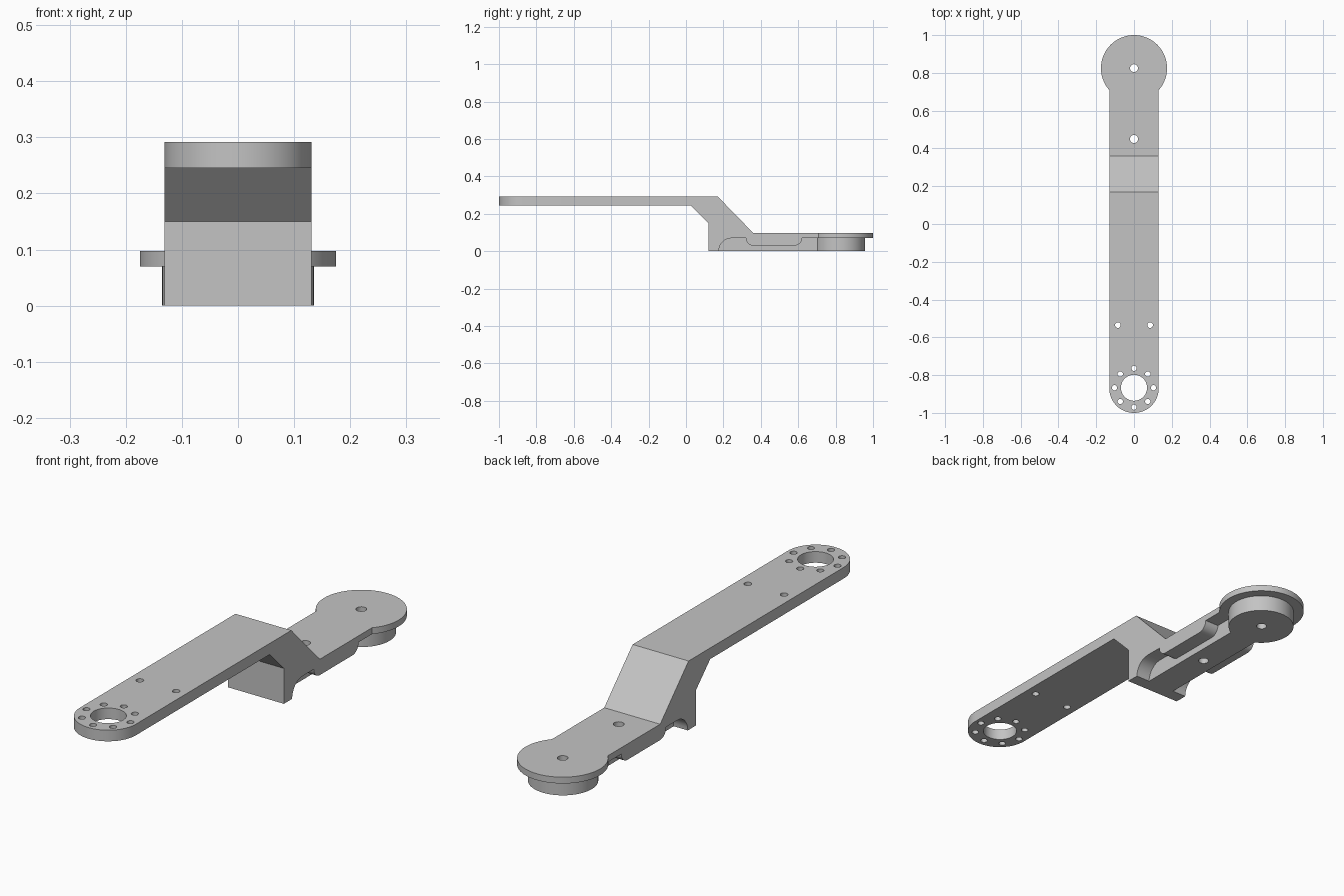
import bpy, bmesh
from math import pi, sin, cos

cube = bpy.data.objects.get("Cube")
if cube:
    bpy.data.objects.remove(cube)

HALF = 0.131       # half width of the arm
RING_Y = -0.867    # centre of the front mounting ring
DISC_Y = 0.825     # centre of the rear disc

grey = bpy.data.materials.new("plain grey")
grey.use_nodes = True
grey.diffuse_color = (0.55, 0.55, 0.55, 1)
grey.node_tree.nodes["Principled BSDF"].inputs["Base Color"].default_value = (0.55, 0.55, 0.55, 1)


def make_object(name, bm):
    bmesh.ops.recalc_face_normals(bm, faces=bm.faces)
    mesh = bpy.data.meshes.new(name)
    bm.to_mesh(mesh)
    bm.free()
    mesh.materials.append(grey)
    obj = bpy.data.objects.new(name, mesh)
    bpy.context.collection.objects.link(obj)
    return obj


def prism(bm, base, direction):
    """Extrude a closed outline of points along a direction."""
    face = bm.faces.new([bm.verts.new(p) for p in base])
    out = bmesh.ops.extrude_face_region(bm, geom=[face])
    moved = [v for v in out["geom"] if isinstance(v, bmesh.types.BMVert)]
    bmesh.ops.translate(bm, verts=moved, vec=direction)


def cylinder(name, x, y, radius, z0, z1, sides):
    bm = bmesh.new()
    ring = [(x + radius * cos(2 * pi * i / sides), y + radius * sin(2 * pi * i / sides), z0)
            for i in range(sides)]
    prism(bm, ring, (0, 0, z1 - z0))
    return make_object(name, bm)


def arc(cy, cz, radius, start, end, steps=8):
    """Arc in the side plane, angles in units of pi."""
    return [(cy + radius * cos(pi * (start + (end - start) * i / steps)),
             cz + radius * sin(pi * (start + (end - start) * i / steps)))
            for i in range(steps + 1)]


def combine(target, tool, operation):
    mod = target.modifiers.new("combine", "BOOLEAN")
    mod.operation = operation
    mod.solver = "EXACT"
    mod.object = tool
    tool.hide_render = True
    bpy.context.view_layer.objects.active = target
    bpy.ops.object.modifier_apply(modifier=mod.name)
    bpy.data.objects.remove(tool)


# Cranked arm: one side profile with the curved recess and thickened lip
profile = [(-1, 0.292), (-1, 0.245), (0.025, 0.245), (0.12, 0.15), (0.12, 0), (0.175, 0)]
profile += arc(0.245, 0, 0.07, 1, 0.5)[1:]
profile += [(0.32, 0.07)] + arc(0.36, 0.07, 0.04, 1, 1.5)[1:]
profile += arc(0.58, 0.07, 0.04, 1.5, 2)
profile += [(DISC_Y, 0.07), (DISC_Y, 0.097), (0.36, 0.097), (0.17, 0.292)]
bm = bmesh.new()
prism(bm, [(-HALF, y, z) for y, z in profile], (2 * HALF, 0, 0))

# Round the front end
corners = [e for e in bm.edges
           if all(v.co.y < -0.99 for v in e.verts)
           and abs(e.verts[0].co.x - e.verts[1].co.x) < 0.01]
bmesh.ops.bevel(bm, geom=corners, offset=HALF - 0.0005, segments=16,
                profile=0.5, affect="EDGES")
arm = make_object("cranked_arm", bm)

# Narrow web below the rear plate
bm = bmesh.new()
w = 0.065
prism(bm, [(-w, 0.15, 0), (w, 0.15, 0), (w, DISC_Y, 0), (-w, DISC_Y, 0)], (0, 0, 0.08))
combine(arm, make_object("web", bm), "UNION")

# Rear boss and flange disc
combine(arm, cylinder("boss", 0, 0.822, 0.135, 0, 0.08, 64), "UNION")
combine(arm, cylinder("disc", 0, DISC_Y, 0.175, 0.07, 0.097, 64), "UNION")

# Through holes: pivot, web, pair of arm holes, ring opening and bolt circle
holes = [(0, DISC_Y, 0.021), (0, 0.45, 0.021), (0, RING_Y, 0.069)]
holes += [(s * 0.085, -0.535, 0.015) for s in (-1, 1)]
holes += [(0.103 * cos(k * pi / 4), RING_Y + 0.103 * sin(k * pi / 4), 0.014) for k in range(8)]
for x, y, r in holes:
    combine(arm, cylinder("hole_cutter", x, y, r, -0.1, 0.4, 48 if r > 0.05 else 20), "DIFFERENCE")

# Smooth the round walls, keep the edges sharp
for o in bpy.context.selected_objects:
    o.select_set(False)
arm.select_set(True)
bpy.context.view_layer.objects.active = arm
bpy.ops.object.shade_smooth_by_angle(angle=pi / 6)
